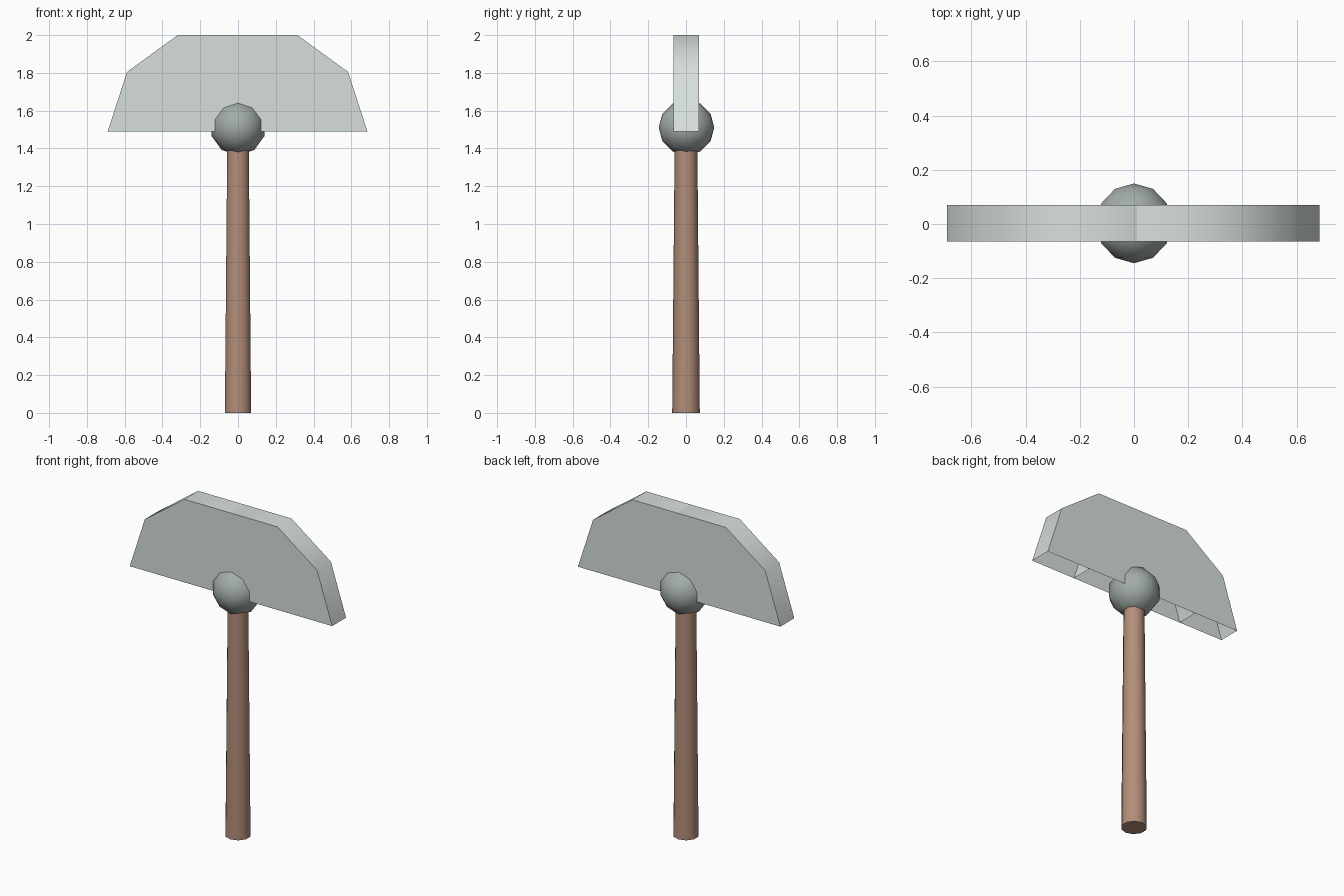
import bpy, bmesh, math
from mathutils import Matrix

if "Cube" in bpy.data.objects:
    bpy.data.objects.remove(bpy.data.objects["Cube"])


def material(name, rgb):
    m = bpy.data.materials.new(name)
    m.diffuse_color = (*rgb, 1)
    m.use_nodes = True
    m.node_tree.nodes["Principled BSDF"].inputs["Base Color"].default_value = m.diffuse_color
    return m


def finish(name, bm, mat, angle=40):
    bmesh.ops.recalc_face_normals(bm, faces=bm.faces)
    me = bpy.data.meshes.new(name)
    bm.to_mesh(me)
    bm.free()
    me.materials.append(mat)
    ob = bpy.data.objects.new(name, me)
    bpy.context.collection.objects.link(ob)
    bpy.ops.object.select_all(action='DESELECT')
    ob.select_set(True)
    bpy.context.view_layer.objects.active = ob
    bpy.ops.object.shade_smooth_by_angle(angle=math.radians(angle))
    return ob


steel = material("pale_metal", (0.68, 0.74, 0.72))
iron = material("dark_metal", (0.36, 0.41, 0.38))
wood = material("wood", (0.45, 0.27, 0.19))

# tapered wooden handle
bm = bmesh.new()
bmesh.ops.create_cone(bm, cap_ends=True, segments=10, radius1=0.073, radius2=0.06,
                      depth=1.42, matrix=Matrix.Translation((0, 0, 0.71)))
finish("handle", bm, wood)

# ball joint with its poles facing front and back
bm = bmesh.new()
bmesh.ops.create_uvsphere(bm, u_segments=10, v_segments=6, radius=0.147,
                          matrix=Matrix.Translation((0, 0.0025, 1.511))
                          @ Matrix.Rotation(math.pi / 2, 4, 'X'))
finish("ball_joint", bm, iron, 60)


# two overlapping half-decagon head shells, open underneath
def half_disc(name, cx):
    r, base, y0, y1 = 0.536, 1.49, -0.065, 0.07
    bm = bmesh.new()
    rows = []
    for y in (y0, y1):
        rows.append([bm.verts.new((cx + r * math.cos(math.radians(36 * i)), y,
                                   base + r * math.sin(math.radians(36 * i))))
                     for i in range(6)])
    front, back = rows
    bm.faces.new(front)
    bm.faces.new(back[::-1])
    for i in range(5):
        bm.faces.new((front[i + 1], front[i], back[i], back[i + 1]))
    finish(name, bm, steel)


half_disc("left_head_shell", -0.154)
half_disc("right_head_shell", 0.149)
